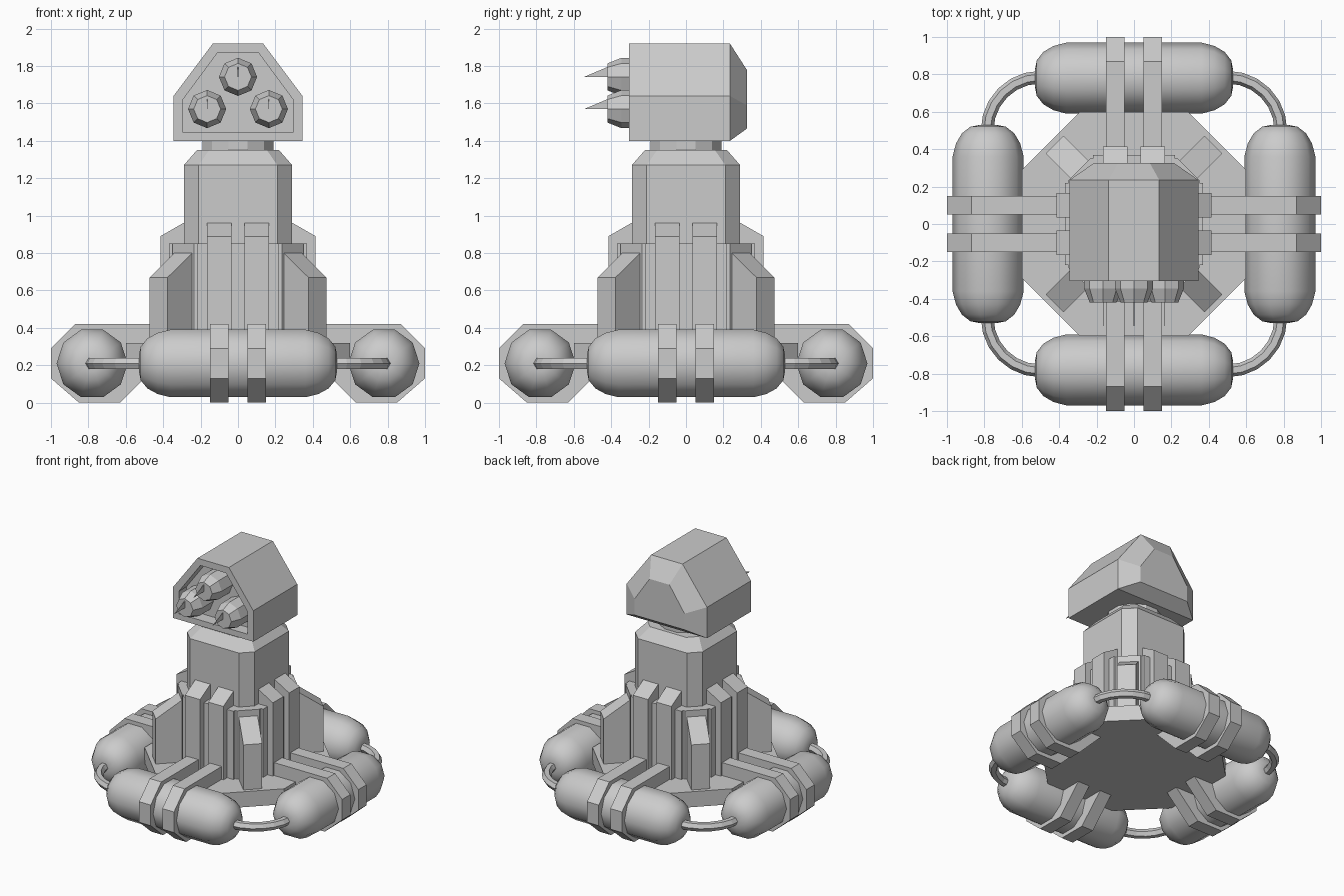
import bpy, bmesh
from math import pi, sin, cos, radians
from mathutils import Matrix

if "Cube" in bpy.data.objects:
    bpy.data.objects.remove(bpy.data.objects["Cube"])


def loft(name, rings, matrix=Matrix(), smooth=False):
    """Skin a list of equal-length point rings and cap both ends."""
    bm = bmesh.new()
    loops = [[bm.verts.new(matrix @ Matrix.Translation(p).translation) for p in r] for r in rings]
    n = len(loops[0])
    for a, b in zip(loops, loops[1:]):
        for i in range(n):
            bm.faces.new((a[i], a[(i + 1) % n], b[(i + 1) % n], b[i]))
    bm.faces.new(loops[0])
    bm.faces.new(loops[-1])
    bmesh.ops.recalc_face_normals(bm, faces=bm.faces)
    me = bpy.data.meshes.new(name)
    bm.to_mesh(me)
    bm.free()
    ob = bpy.data.objects.new(name, me)
    bpy.context.collection.objects.link(ob)
    if smooth:
        bpy.ops.object.select_all(action='DESELECT')
        ob.select_set(True)
        bpy.context.view_layer.objects.active = ob
        bpy.ops.object.shade_smooth_by_angle(angle=radians(50))
    return ob


def turn(deg):
    return Matrix.Rotation(radians(deg), 4, 'Z')


def octagon(flat, half, z):
    """Chamfered square: flats at distance flat, each flat 2*half wide."""
    return [(x, y, z) for x, y in ((flat, -half), (flat, half), (half, flat), (-half, flat),
                                   (-flat, half), (-flat, -half), (-half, -flat), (half, -flat))]


def fin(name, prof, width, offset, deg):
    """Extrude a (radius, z) profile sideways, then turn it round the tower."""
    rings = [[(r, offset + s * width / 2, z) for r, z in prof] for s in (-1, 1)]
    return loft(name, rings, turn(deg))


def circle(n, r, phase=0.0):
    return [(r * cos(phase + 2 * pi * i / n), r * sin(phase + 2 * pi * i / n)) for i in range(n)]


# Tower: floor plate, lower body, upper column, neck
loft("floor_plate", [octagon(0.60, 0.29, 0.20), octagon(0.60, 0.29, 0.32)])
loft("lower_body", [octagon(0.35, 0.235, 0.30), octagon(0.35, 0.235, 0.85)])
loft("upper_column", [octagon(0.29, 0.21, 0.80), octagon(0.29, 0.21, 1.27), octagon(0.22, 0.155, 1.35)])
loft("neck", [[(x, y, z) for x, y in circle(12, 0.197, pi / 12)] for z in (1.33, 1.42)])

# Parts repeated on the four sides
clamp = [(1, 0.13), (1, 0.29), (0.87, 0.42), (0.34, 0.42), (0.34, 0.20), (0.43, 0.20), (0.63, 0), (0.85, 0)]
rib = [(0.25, 0.30), (0.415, 0.30), (0.415, 0.89), (0.285, 0.965), (0.25, 0.965)]
panel = [(0.25, 0.30), (0.37, 0.30), (0.37, 0.85), (0.25, 0.85)]
buttress = [(0.35, 0.30), (0.60, 0.30), (0.60, 0.67), (0.40, 0.81), (0.35, 0.81)]
cap = [(0.36, 0.19), (0.43, 0.172), (0.485, 0.14), (0.52, 0.095), (0.53, 0.045)]
tank = [(-t, r) for t, r in reversed(cap)] + cap

for k in range(4):
    a = 90 * k
    for side, off in (("a", -0.1), ("b", 0.1)):
        fin(f"tank_clamp_{k}{side}", clamp, 0.10, off, a)
        fin(f"wall_rib_{k}{side}", rib, 0.13, off, a)
    fin(f"wall_panel_{k}", panel, 0.44, 0, a)
    fin(f"corner_buttress_{k}", buttress, 0.135, 0, a + 45)
    # Rounded tank lying along the side
    loft(f"tank_{k}", [[(0.78 + u, t, 0.21 + v) for u, v in circle(10, r)] for t, r in tank],
         turn(a), smooth=True)
    # Curved pipe joining neighbouring tanks
    rings = []
    for i in range(7):
        b = pi / 2 * i / 6
        rings.append([(0.5 + (0.285 + u) * cos(b), 0.5 + (0.285 + u) * sin(b), 0.21 + v)
                      for u, v in circle(6, 0.034)])
    loft(f"corner_pipe_{k}", rings, turn(a))


# Launcher head: one skin from recess floor, round the rim, to the tapered back
def house(w, low, shoulder, top_w, top, y):
    return [(-w, y, low), (w, y, low), (w, y, shoulder), (top_w, y, top), (-top_w, y, top), (-w, y, shoulder)]


loft("launcher_head", [
    house(0.295, 1.445, 1.62, 0.11, 1.87, -0.21),
    house(0.295, 1.445, 1.62, 0.11, 1.87, -0.305),
    house(0.345, 1.40, 1.64, 0.135, 1.92, -0.305),
    house(0.345, 1.40, 1.64, 0.135, 1.92, 0.235),
    house(0.215, 1.465, 1.59, 0.085, 1.78, 0.325)])

# Three rockets with thin blade tips
for i, (x, z) in enumerate(((0, 1.742), (-0.165, 1.57), (0.165, 1.57))):
    loft(f"rocket_{i}", [[(x + u, y, z + v) for u, v in circle(8, r)]
                         for y, r in ((-0.2, 0.102), (-0.345, 0.102), (-0.42, 0.072))])
    loft(f"rocket_blade_{i}", [[(x + s, -0.545, z), (x + s, -0.415, z), (x + s, -0.415, z + 0.055)]
                               for s in (-0.002, 0.002)])
